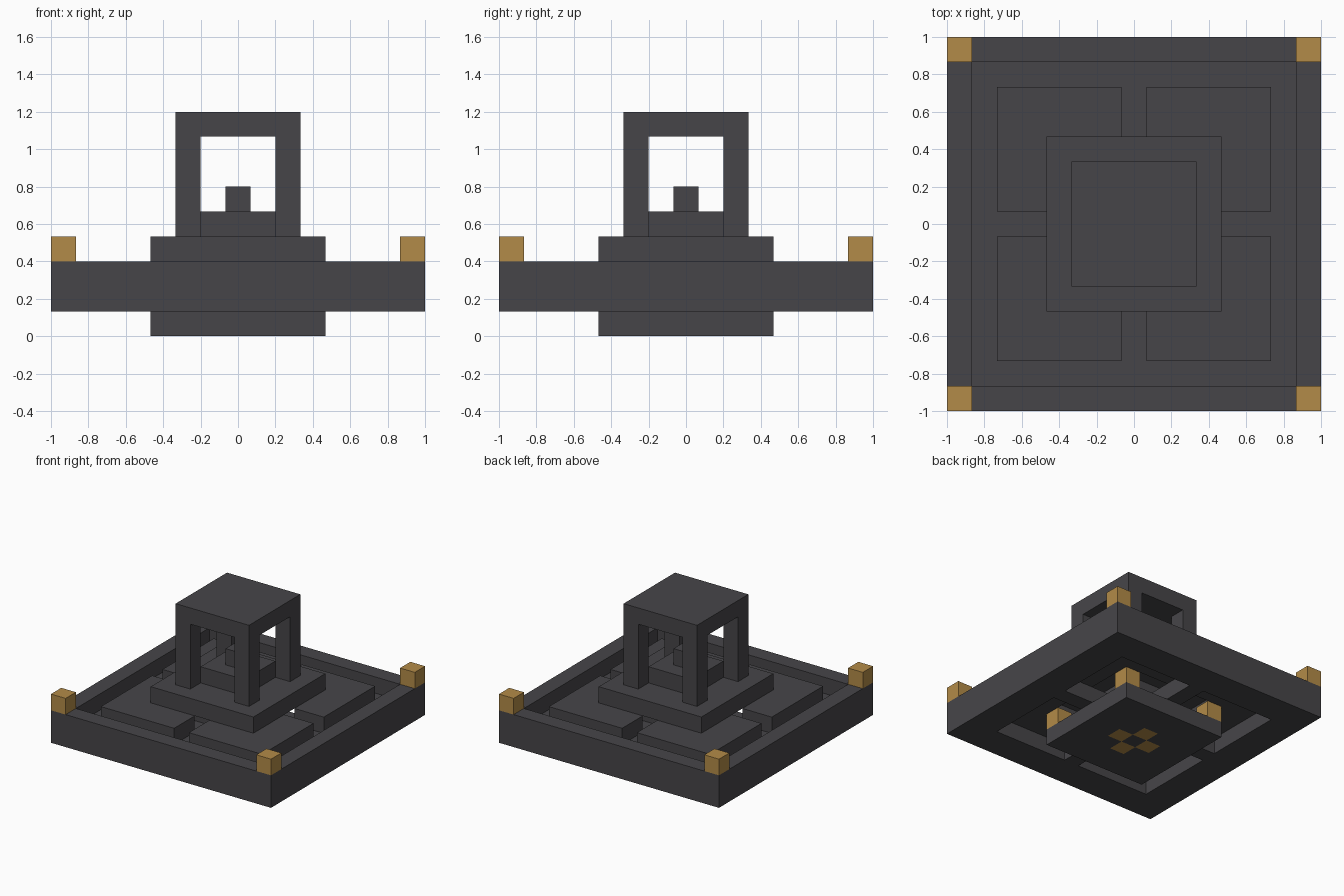
import bpy, bmesh

old = bpy.data.objects.get("Cube")
if old:
    bpy.data.objects.remove(old, do_unlink=True)

U = 1 / 15  # grid step: every part sits on this module


def material(name, rgb):
    m = bpy.data.materials.new(name)
    m.use_nodes = True
    m.diffuse_color = (*rgb, 1)
    bsdf = m.node_tree.nodes["Principled BSDF"]
    bsdf.inputs["Base Color"].default_value = (*rgb, 1)
    bsdf.inputs["Roughness"].default_value = 0.8
    return m


DARK = material("dark_stone", (0.062, 0.060, 0.066))
GOLD = material("aged_gold", (0.45, 0.26, 0.065))


def layer(name, lines, z0, z1, keep=lambda x, y: True, mats=(DARK,), paint=None):
    """Extrude the kept cells of a square plan grid from z0 to z1."""
    bm = bmesh.new()
    n = len(lines)
    v = [[bm.verts.new((x * U, y * U, z0 * U)) for y in lines] for x in lines]
    for i in range(n - 1):
        for j in range(n - 1):
            cx = (lines[i] + lines[i + 1]) / 2
            cy = (lines[j] + lines[j + 1]) / 2
            if keep(abs(cx), abs(cy)):
                bm.faces.new((v[i][j], v[i][j + 1], v[i + 1][j + 1], v[i + 1][j]))
    bmesh.ops.delete(bm, geom=[p for p in bm.verts if not p.link_faces], context='VERTS')
    top = bmesh.ops.extrude_face_region(bm, geom=bm.faces[:], use_keep_orig=True)
    for p in top["geom"]:
        if isinstance(p, bmesh.types.BMVert):
            p.co.z = z1 * U
    bmesh.ops.recalc_face_normals(bm, faces=bm.faces[:])
    if paint:
        for f in bm.faces:
            f.material_index = int(paint(f))
    me = bpy.data.meshes.new(name)
    bm.to_mesh(me)
    bm.free()
    for m in mats:
        me.materials.append(m)
    ob = bpy.data.objects.new(name, me)
    bpy.context.collection.objects.link(ob)
    return ob


def corners(limit):
    return lambda x, y: min(x, y) > limit


# Underside base, with four gold squares around its centre
def is_gold_square(f):
    c = f.calc_center_median() / U
    return f.normal.z < -0.5 and round(abs(c.x) + abs(c.y)) == 2


layer("base_plate", range(-7, 8, 2), 0, 2, mats=(DARK, GOLD), paint=is_gold_square)
layer("base_corner_blocks", (-7, -5, 5, 7), 2, 4, corners(5), mats=(GOLD,))

# Tray: floor with four openings, and a raised rim
layer("tray_floor", (-15, -11, -1, 1, 11, 15), 2, 4,
      lambda x, y: not (1 < x < 11 and 1 < y < 11))
layer("tray_rim", (-15, -13, 13, 15), 4, 6, lambda x, y: max(x, y) > 13)
layer("rim_corner_blocks", (-15, -13, 13, 15), 6, 8, corners(13), mats=(GOLD,))

# Four L-shaped slabs over the openings, and the core inside them
layer("corner_slabs", (-11, -7, -1, 1, 7, 11), 4, 6,
      lambda x, y: min(x, y) > 1 and max(x, y) > 7)
layer("core", (-3, 3), 4, 6)

# Upper platform and lantern
layer("platform", (-7, 7), 6, 8)
layer("lantern_pillars", (-5, -3, 3, 5), 8, 16, corners(3))
layer("lantern_roof", (-5, 5), 16, 18)
layer("pedestal", (-3, 3), 8, 10)
layer("pedestal_block", (-1, 1), 10, 12)
